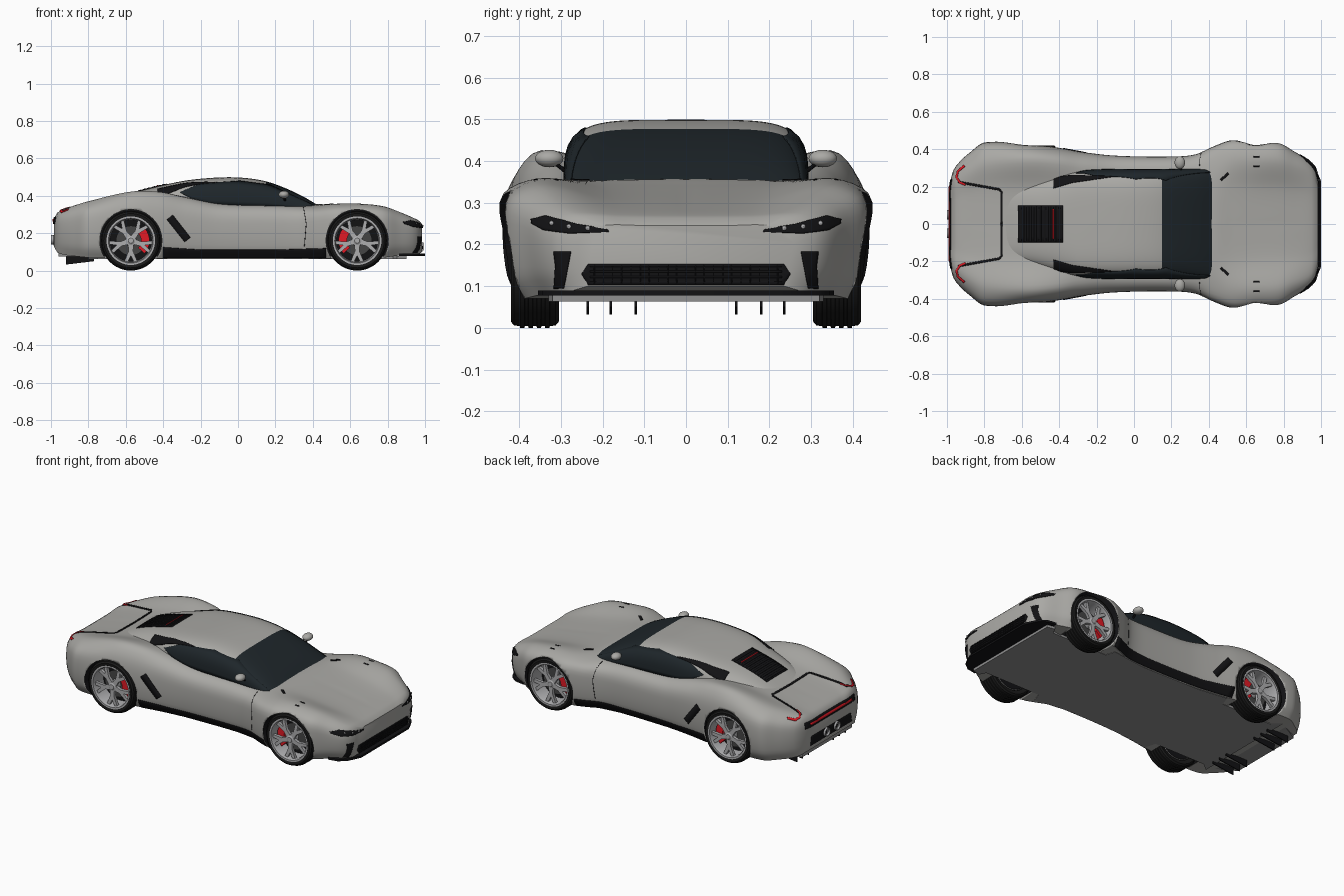
import bpy, bmesh, math
from mathutils import Vector
from mathutils.bvhtree import BVHTree

if "Cube" in bpy.data.objects:
    bpy.data.objects.remove(bpy.data.objects["Cube"])

def material(name, c):
    m = bpy.data.materials.new(name)
    m.diffuse_color = (*c, 1)
    m.use_nodes = True
    m.node_tree.nodes["Principled BSDF"].inputs["Base Color"].default_value = m.diffuse_color
    return m

PAINT = material("paint", (.40, .395, .375))
BLACK = material("black_trim", (.006, .006, .007))
GLASS = material("dark_glass", (.013, .019, .023))
RED = material("red", (.75, .01, .018))
METAL = material("alloy", (.42, .42, .43))
FLOOR = material("floor_grey", (.28, .28, .28))
TYRE = material("rubber", (.01, .01, .01))
DISC = material("brake_steel", (.06, .06, .06))

def make(name, verts, faces, mat, angle=35):
    bm = bmesh.new()
    vs = [bm.verts.new(v) for v in verts]
    for f in faces:
        bm.faces.new([vs[i] for i in f])
    bmesh.ops.recalc_face_normals(bm, faces=bm.faces)
    me = bpy.data.meshes.new(name)
    bm.to_mesh(me)
    bm.free()
    me.materials.append(mat)
    me.shade_smooth()
    me.set_sharp_from_angle(angle=math.radians(angle))
    ob = bpy.data.objects.new(name, me)
    bpy.context.collection.objects.link(ob)
    return ob

def spline(keys, vals, t):
    """Smooth curve through vals at the given keys."""
    i = max(0, min(len(keys) - 2, sum(k <= t for k in keys) - 1))
    def slope(j):
        a, b = max(0, j - 1), min(len(keys) - 1, j + 1)
        return [(q - p) / (keys[b] - keys[a]) for p, q in zip(vals[a], vals[b])]
    h = keys[i + 1] - keys[i]
    u = (t - keys[i]) / h
    return [(1 + 2*u)*(1 - u)**2*p + u*(1 - u)**2*h*m + u*u*(3 - 2*u)*q + u*u*(u - 1)*h*n
            for p, q, m, n in zip(vals[i], vals[i + 1], slope(i), slope(i + 1))]

def loft(rings):
    n = len(rings[0])
    verts = [v for r in rings for v in r]
    faces = [(i*n + j, i*n + (j + 1) % n, (i + 1)*n + (j + 1) % n, (i + 1)*n + j)
             for i in range(len(rings) - 1) for j in range(n)]
    return verts, faces + [tuple(range(n)), tuple(range(len(verts) - n, len(verts)))]

# Body stations: x, centre height, crest y, crest height, half width, widest height, sill height
BODY = [(-.985, .27, .16, .275, .22, .20, .13), (-.97, .30, .22, .305, .28, .22, .10),
        (-.93, .32, .26, .325, .335, .23, .085), (-.88, .33, .29, .345, .38, .24, .078),
        (-.80, .345, .33, .37, .435, .25, .07), (-.57, .38, .35, .422, .427, .27, .065),
        (-.42, .39, .34, .42, .41, .27, .065), (-.28, .38, .315, .39, .385, .27, .065),
        (-.1, .35, .30, .355, .365, .26, .065), (.2, .34, .30, .345, .36, .26, .065),
        (.33, .345, .30, .342, .372, .26, .065), (.42, .357, .31, .345, .412, .27, .065),
        (.53, .342, .34, .357, .449, .28, .065), (.65, .323, .34, .358, .438, .28, .065),
        (.78, .302, .335, .343, .43, .27, .07), (.86, .288, .31, .315, .385, .25, .08),
        (.94, .272, .28, .28, .338, .22, .085), (.975, .259, .24, .26, .295, .20, .09),
        (.985, .246, .2, .245, .262, .18, .1)]

def body_ring(x):
    zc, yf, zf, w, zm, zs = spline([r[0] for r in BODY], [r[1:] for r in BODY], x)
    pts = [(0, zc), (yf*.55, zc*.8 + zf*.2), (yf, zf), (w*.955, zm*.35 + zf*.65),
           (w, zm), (w*.975, zs + .055), (w*.9, zs)]
    keys = [0]
    for p, q in zip(pts, pts[1:]):
        keys.append(keys[-1] + math.dist(p, q))
    half = [spline(keys, pts, keys[-1]*i/32) for i in range(33)] + [(w*.45, zs), (0, zs)]
    return [(x, y, z) for y, z in half] + [(x, -y, z) for y, z in half[-2:0:-1]]

xs = [-.985 + 1.97*i/110 for i in range(111)]
bv, bf = loft([body_ring(x) for x in xs])
body = make("body", bv, bf, PAINT)

# Cabin: x, roof height, half width
CABIN = [(-.72, .35, .18), (-.55, .418, .225), (-.42, .452, .262), (-.3, .478, .282), (-.2, .491, .289),
         (-.06, .499, .291), (.05, .494, .291), (.15, .477, .291), (.25, .442, .291), (.35, .395, .291),
         (.435, .345, .291)]

def cabin_ring(x):
    h, w = spline([r[0] for r in CABIN], [r[1:] for r in CABIN], x)
    e = .42 + max(0, min(.13, -.3 - x))   # boxy roof, rounder towards the tail
    out = []
    for i in range(49):
        c, s = math.cos(math.pi*i/48), abs(math.sin(math.pi*i/48))
        out.append((x, math.copysign(w*abs(c)**e, c), .30 + (h - .30)*s**e))
    return out

cx = [-.72 + .87*i/40 for i in range(41)] + [.15 + .285*i/14 for i in range(1, 15)]
cv, cf = loft([cabin_ring(x) for x in cx])
cabin = make("cabin_and_windscreen", cv, cf, PAINT)
cabin.data.materials.append(GLASS)
for p in cabin.data.polygons:
    p.material_index = int(p.center.x > .15)

CABIN_TREE = BVHTree.FromPolygons([Vector(v) for v in cv], cf)
TREE = BVHTree.FromPolygons([Vector(v) for v in bv + cv],
                            bf + [tuple(i + len(bv) for i in f) for f in cf])

def project(axis, a, b, off, tree=TREE):
    """Drop a 2D point on the car along an axis, lifted by off."""
    o, d = {"y": ((a, 2, b), (0, -1, 0)), "z": ((a, b, 2), (0, 0, -1)),
            "x": ((2, a, b), (-1, 0, 0)), "-x": ((-2, a, b), (1, 0, 0))}[axis]
    o, d = Vector(o), Vector(d)
    hit, n, _, _ = tree.ray_cast(o, d)
    if hit is None:
        hit, n, _, _ = tree.find_nearest(o + d*1.2)
    return hit + (n if n.dot(d) < 0 else -n)*off

def along(pts, t):
    i = min(int(t*(len(pts) - 1)), len(pts) - 2)
    u = t*(len(pts) - 1) - i
    return [p + (q - p)*u for p, q in zip(pts[i], pts[i + 1])]

def panel(name, A, B, axis, mat, off=.002, n=24, m=6, mirror=True, tree=TREE):
    """Trim panel ruled between curves A and B, laid on the car."""
    verts, faces = [], []
    for s in ((1, -1) if mirror else (1,)):
        k = len(verts)
        for i in range(n + 1):
            p, q = along(A, i/n), along(B, i/n)
            for j in range(m + 1):
                v = project(axis, p[0] + (q[0] - p[0])*j/m, p[1] + (q[1] - p[1])*j/m, off, tree)
                verts.append((v.x, v.y*s, v.z))
        faces += [(k + i*(m+1) + j, k + i*(m+1) + j + 1, k + (i+1)*(m+1) + j + 1, k + (i+1)*(m+1) + j)
                  for i in range(n) for j in range(m)]
    ob = make(name, verts, faces, mat)
    sol = ob.modifiers.new("thickness", "SOLIDIFY")
    sol.thickness, sol.offset = .003, 0
    return ob

def band(name, pts, width, axis, mat, **kw):
    A, B = [], []
    for i, p in enumerate(pts):
        d = Vector(pts[min(i + 1, len(pts) - 1)]) - Vector(pts[max(i - 1, 0)])
        nrm = Vector((-d.y, d.x)).normalized()*width/2
        A.append((p[0] + nrm.x, p[1] + nrm.y))
        B.append((p[0] - nrm.x, p[1] - nrm.y))
    return panel(name, A, B, axis, mat, m=2, **kw)

def prism(name, polys, a, b, axis, mat, T=lambda v: v):
    """Extrude 2D outlines from a to b along y (xz outlines) or z (xy outlines)."""
    verts, faces = [], []
    for poly in polys:
        k, n = len(verts), len(poly)
        verts += [T((p, h, q) if axis == "y" else (p, q, h)) for h in (a, b) for p, q in poly]
        faces += [tuple(range(k, k + n)), tuple(range(k + n, k + 2*n))]
        faces += [(k + i, k + (i + 1) % n, k + n + (i + 1) % n, k + n + i) for i in range(n)]
    return make(name, verts, faces, mat, 30)

def lathe(name, prof, mat, T, n=48):
    verts = [T((r*math.cos(2*math.pi*i/n), y, r*math.sin(2*math.pi*i/n))) for i in range(n) for r, y in prof]
    k = len(prof)
    faces = [(i*k + j, i*k + j + 1, (i + 1) % n*k + j + 1, (i + 1) % n*k + j) for i in range(n) for j in range(k - 1)]
    return make(name, verts, faces, mat)

# Wheel wells cut out of the body
AXLES = (("front", .637, -1), ("rear", -.573, 1))
circles = [[(x + .166*math.cos(a*math.pi/32), .16 + .166*math.sin(a*math.pi/32)) for a in range(64)] for _, x, _ in AXLES]
for s in (1, -1):
    cutter = prism("well_cutter", circles, .28*s, .6*s, "y", BLACK)
    mod = body.modifiers.new("wells", "BOOLEAN")
    mod.operation, mod.solver, mod.object, mod.material_mode = "DIFFERENCE", "EXACT", cutter, "TRANSFER"
    cutter.hide_render = True
    cutter.hide_set(True)

# Wheels
for label, x0, inward in AXLES:
    for s, side in ((1, "left"), (-1, "right")):
        T = lambda v, x0=x0, s=s: (v[0] + x0, s*(v[1] + .3625), v[2] + .16)
        tag = f"{label}_{side}_"
        tread = [(r, y + d) for y in (.03, .01, -.01, -.03) for r, d in ((.156, .006), (.16, .005), (.16, -.005), (.156, -.006))]
        lathe(tag + "tyre", [(.12, .045), (.13, .055), (.145, .0575), (.154, .05)] + tread +
              [(.154, -.05), (.145, -.0575), (.12, -.05)], TYRE, T)
        lathe(tag + "rim", [(.12, .044), (.13, .056), (.12, .056), (.115, .042), (.112, -.05)], METAL, T)
        lathe(tag + "wheel_back", [(0, -.035), (.113, -.035)], BLACK, T)
        lathe(tag + "brake_disc", [(.02, -.004), (.08, -.004), (.08, -.016), (.02, -.016)], DISC, T)
        lathe(tag + "hub", [(.0, .047), (.014, .047), (.018, .043), (.028, .041), (.03, .0), (0, 0)], METAL, T, 24)
        spoke = [(-.015, .02), (-.012, .055), (-.036, .114), (-.019, .119), (0, .08), (.019, .119), (.036, .114), (.012, .055), (.015, .02)]
        turn = [(math.cos(a), math.sin(a)) for a in (2*math.pi*i/5 + math.pi/5 for i in range(5))]
        prism(tag + "spokes", [[(c*p - d*q, d*p + c*q) for p, q in spoke] for c, d in turn], .024, .042, "y", METAL, T)
        arc = [(r, a) for r, seq in ((.055, range(-44, 45, 8)), (.1, range(44, -45, -8))) for a in seq]
        prism(tag + "caliper", [[(inward*r*math.cos(math.radians(a)), r*math.sin(math.radians(a))) for r, a in arc]],
              -.02, .022, "y", RED, T)

# Side glass, rear quarter trim and door details
panel("side_windows", [(-.31, .417), (-.24, .38), (-.165, .355), (.15, .345), (.41, .335)],
      [(-.31, .419), (-.2, .464), (.01, .478), (.17, .457), (.41, .345)], "y", GLASS, n=40, tree=CABIN_TREE)
panel("rear_quarter_trim", [(-.43, .19), (-.33, .22), (-.12, .25)], [(-.43, .25), (-.33, .26), (-.12, .255)],
      "z", BLACK, tree=CABIN_TREE)
band("side_vents", [(-.365, .285), (-.27, .165)], .04, "y", BLACK)
band("door_seams", [(.35, .34), (.365, .25), (.355, .13)], .003, "y", BLACK, off=-.001)
panel("side_skirts", [(-.40, .068), (.47, .068)], [(-.40, .125), (-.2, .112), (.2, .112), (.47, .12)], "y", BLACK)

# Engine cover with louvres
panel("engine_cover", [(-.62, -.1), (-.38, -.1)], [(-.62, .1), (-.38, .1)], "z", BLACK, mirror=False)
for i in range(9):
    band("engine_louvre", [(-.605 + i*.026, -.095), (-.605 + i*.026, .095)], .012, "z", BLACK, off=.004, mirror=False)
band("engine_cover_red_line", [(-.43, -.08), (-.43, .08)], .006, "z", RED, off=.006, mirror=False)

# Rear lid line, lights and lower panel
band("rear_lid_line", [(-.94, .225), (-.83, .205), (-.72, .185), (-.708, .17), (-.708, 0)], .012, "z", BLACK, off=.002, n=40)
panel("tail_band", [(-.24, .25), (.24, .25)], [(-.24, .285), (.24, .285)], "-x", BLACK, mirror=False)
band("tail_light_strip", [(-.2, .268), (.2, .268)], .012, "-x", RED, off=.005, mirror=False)
band("tail_light_hooks", [(-.9, .21), (-.93, .222), (-.947, .25), (-.94, .28), (-.905, .31)], .01, "z", RED, off=.004)
panel("rear_lower_panel", [(-.2, .135), (.2, .135)], [(-.19, .19), (.19, .19)], "-x", BLACK, mirror=False)
for y in (-.05, .05):
    lathe("exhaust", [(.0, -.985), (.019, -.99), (.02, -1.0), (.026, -1.0), (.026, -.95)], METAL,
          lambda v, y=y: (v[1], v[0] + y, v[2] + .165), 24)
for y in (-.235, -.18, -.12, .12, .18, .235):
    prism("diffuser_fin", [[(-.92, .032), (-.92, .09), (-.77, .09), (-.77, .05)]], y - .003, y + .003, "y", BLACK)
prism("diffuser", [[(-.96, .24), (-.8, .33), (-.8, -.33), (-.96, -.24)]], .074, .1, "z", FLOOR)

# Nose: grille, lights, vents
panel("grille", [(-.235, .103), (.235, .103)], [(-.25, .13), (-.235, .153), (0, .153), (.235, .153), (.25, .13)], "x", BLACK, mirror=False)
for i in range(4):
    band("grille_bar", [(-.23, .109 + i*.013), (.23, .109 + i*.013)], .004, "x", BLACK, off=.005, mirror=False)
for i in range(-10, 11):
    band("grille_upright", [(i*.022, .106), (i*.022, .151)], .003, "x", BLACK, off=.005, mirror=False, n=4)
panel("headlights", [(.185, .23), (.28, .226), (.34, .234), (.368, .25)],
      [(.187, .236), (.26, .248), (.335, .268), (.37, .26)], "x", BLACK)
for y, z in ((.235, .238), (.28, .242), (.32, .25)):
    for s in (1, -1):
        c = project("x", y, z, .004)
        lathe("headlight_lamp", [(0, .006), (.005, .004), (.006, 0)], METAL,
              lambda v, c=c, s=s: (c.x + v[1], s*(c.y + v[0]), c.z + v[2]), 12)
panel("nose_vents", [(.292, .095), (.275, .183)], [(.315, .095), (.312, .15), (.316, .183)], "x", BLACK)
band("hood_slits", [(.465, .235), (.505, .272)], .013, "z", BLACK)
for y in (.31, .36):
    band("fender_vents", [(.64, y), (.67, y)], .008, "z", BLACK, off=0)

# Splitter and floor
def both(half):
    return half + [(x, -y) for x, y in reversed(half)]

prism("front_splitter", [both([(.86, .355), (.92, .345), (.96, .315), (.985, .265), (1.0, .23)])], .078, .09, "z", BLACK)
prism("floor", [both([(-.8, .33), (-.75, .29), (-.4, .29), (-.38, .355), (-.2, .33), (.2, .32),
                      (.43, .35), (.45, .29), (.83, .29), (.85, .33), (.9, .32)])], .063, .078, "z", FLOOR)

# Door mirrors
for s in (1, -1):
    prof = [(.035*math.sin(math.pi*i/12), math.cos(math.pi*i/12)) for i in range(13)]
    lathe("mirror", prof, PAINT, lambda v, s=s: (.245 + v[0]*.8, s*(.328 + v[1]*.034), .406 + v[2]*.6), 20)
    lathe("mirror_stalk", [(.007, .27), (.006, .32)], BLACK,
          lambda v, s=s: (.25 + v[0], s*v[1], .36 + (v[1] - .27)*.8 + v[2]), 10)
